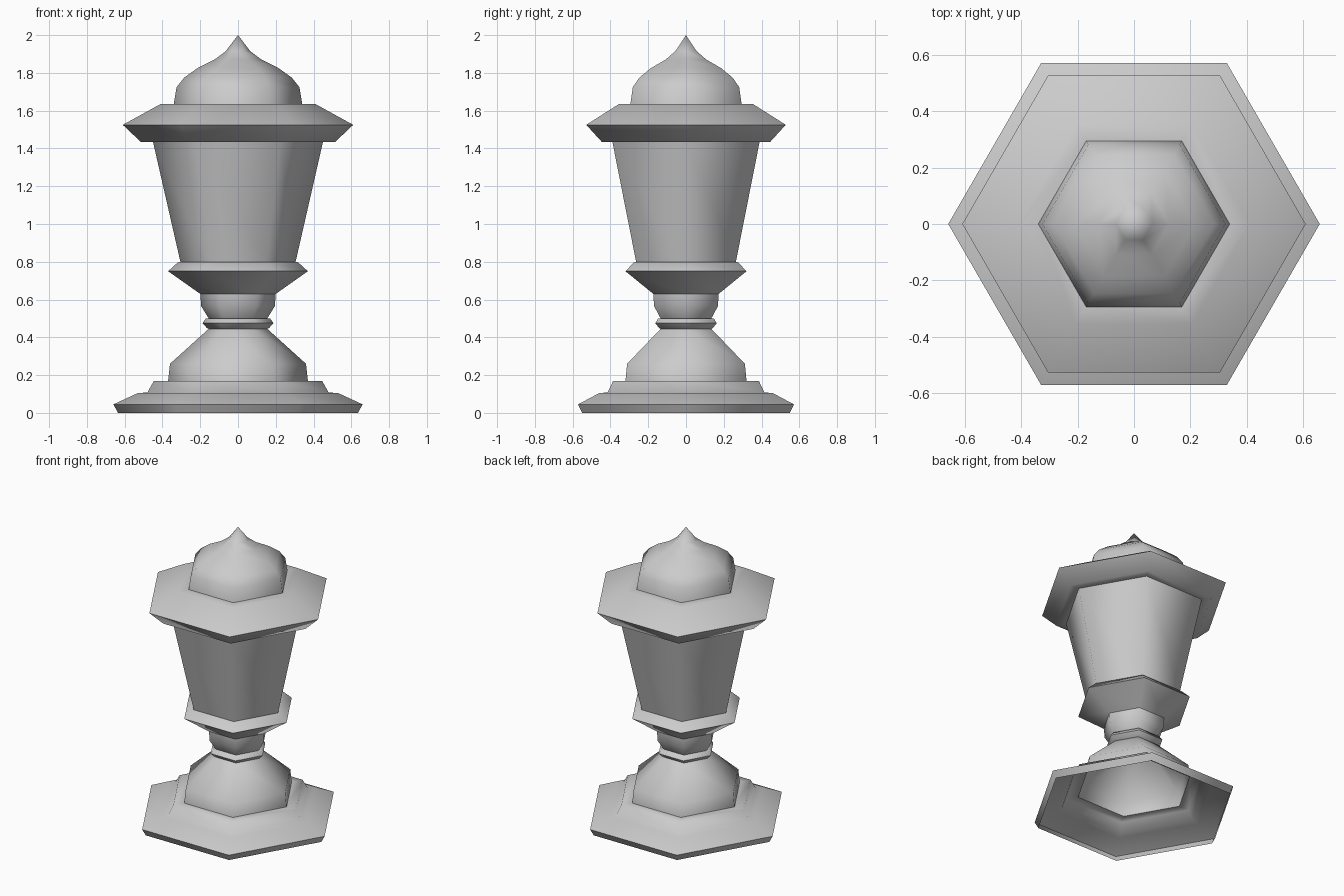
import bpy, bmesh
from math import cos, sin, pi

SIDES = 6

cube = bpy.data.objects.get("Cube")
if cube:
    bpy.data.objects.remove(cube, do_unlink=True)

stone = bpy.data.materials.new("grey_stone")
stone.use_nodes = True
grey = (0.6, 0.6, 0.6, 1)
stone.diffuse_color = grey
bsdf = stone.node_tree.nodes["Principled BSDF"]
bsdf.inputs["Base Color"].default_value = grey
bsdf.inputs["Roughness"].default_value = 0.8


def hex_turned(name, profile, crease=None):
    """Turn a (radius, height) profile, top to bottom, round a hexagon.
    The ring numbered crease stays sharp; everything else is smooth."""
    bm = bmesh.new()
    rings = []
    for r, z in profile:
        if r == 0:
            rings.append([bm.verts.new((0, 0, z))] * SIDES)
        else:
            rings.append([bm.verts.new((r * cos(2 * pi * i / SIDES),
                                        r * sin(2 * pi * i / SIDES), z))
                          for i in range(SIDES)])
    for upper, lower in zip(rings, rings[1:]):
        for i in range(SIDES):
            j = (i + 1) % SIDES
            corners = [upper[i], lower[i], lower[j], upper[j]]
            face = bm.faces.new(list(dict.fromkeys(corners)))
            face.smooth = True
    if crease is not None:
        ring = rings[crease]
        for i in range(SIDES):
            bm.edges.get((ring[i], ring[(i + 1) % SIDES])).smooth = False
    mesh = bpy.data.meshes.new(name)
    bm.to_mesh(mesh)
    bm.free()
    mesh.materials.append(stone)
    obj = bpy.data.objects.new(name, mesh)
    bpy.context.collection.objects.link(obj)
    return obj


# Pointed dome on top
hex_turned("dome", [(0, 2.0), (0.065, 1.915), (0.125, 1.87), (0.215, 1.825),
                    (0.285, 1.775), (0.325, 1.725), (0.34, 1.635)])

# Overhanging roof with its chamfered underside
hex_turned("roof", [(0.34, 1.635), (0.41, 1.635), (0.61, 1.525),
                    (0.515, 1.435), (0.45, 1.435)], crease=2)

# Tapered lantern body
hex_turned("body", [(0.45, 1.435), (0.305, 0.8)])

# Collar under the body
hex_turned("collar", [(0.305, 0.8), (0.315, 0.8), (0.37, 0.75), (0.2, 0.63)],
           crease=2)

# Rounded neck and the thin ring below it
hex_turned("neck", [(0.2, 0.63), (0.195, 0.565), (0.155, 0.5)])
hex_turned("neck_ring", [(0.155, 0.5), (0.17, 0.5), (0.188, 0.475),
                         (0.165, 0.45), (0.155, 0.445)], crease=2)

# Bell-shaped foot, open underneath
hex_turned("bell_foot", [(0.155, 0.445), (0.36, 0.26), (0.37, 0.17)])

# Stepped base plate with an undercut rim, open underneath
hex_turned("base", [(0.37, 0.17), (0.445, 0.17), (0.48, 0.108),
                    (0.53, 0.105), (0.66, 0.045), (0.635, 0.0)], crease=4)
